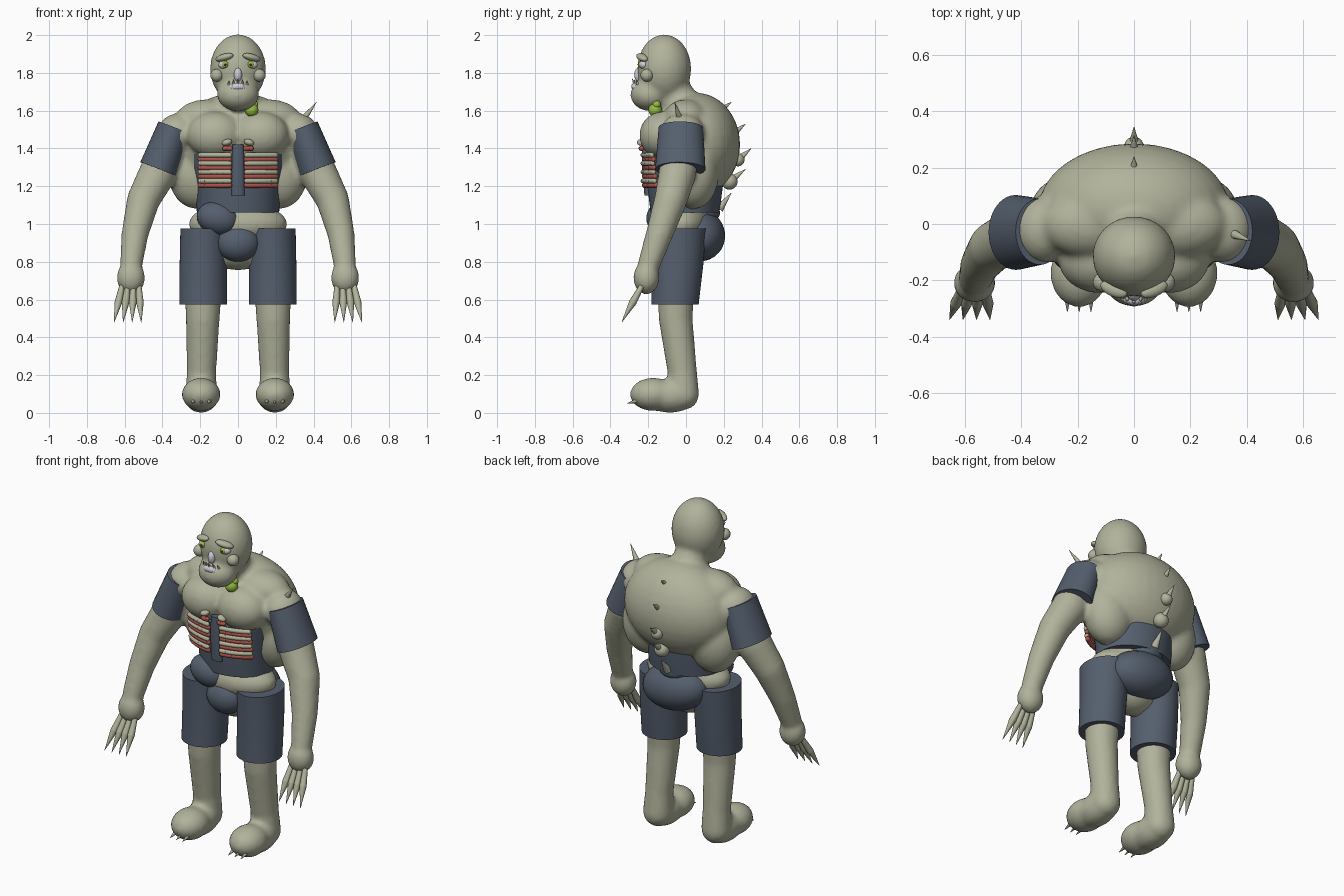
import bpy, bmesh, math
from mathutils import Vector, Matrix, Euler

if "Cube" in bpy.data.objects:
    bpy.data.objects.remove(bpy.data.objects["Cube"])


def material(name, rgb):
    m = bpy.data.materials.new(name)
    m.diffuse_color = (*rgb, 1)
    m.use_nodes = True
    m.node_tree.nodes["Principled BSDF"].inputs["Base Color"].default_value = m.diffuse_color
    return m


SKIN = material("grey green skin", (0.44, 0.45, 0.33))
CLOTH = material("slate cloth", (0.09, 0.115, 0.155))
FLESH = material("red flesh", (0.42, 0.09, 0.07))
WHITE = material("pale white", (0.62, 0.62, 0.68))
GREEN = material("bright green", (0.30, 0.50, 0.05))
PUPIL = material("dark pupil", (0.02, 0.03, 0.02))
SIDES = (-1, 1)


def ball(bm, c, r, rot=(0, 0, 0), seg=32):
    r = (r, r, r) if isinstance(r, (int, float)) else r
    m = Matrix.LocRotScale(Vector(c), Euler(rot), Vector(r))
    bmesh.ops.create_uvsphere(bm, u_segments=seg, v_segments=seg // 2, radius=1, matrix=m)


def cone(bm, a, b, r1, r2, flat=1.0, seg=24):
    """Tapered round bar from a to b; flat scales its depth along y."""
    a, b = Vector(a), Vector(b)
    z = (b - a).normalized()
    x = Vector((0, 1, 0)).cross(z)
    x = x.normalized() if x.length > 1e-4 else Vector((1, 0, 0))
    y = z.cross(x)
    rot = Matrix((x, y, z)).transposed().to_4x4()
    m = Matrix.Translation((a + b) / 2) @ rot @ Matrix.Diagonal((1, flat, 1, 1))
    bmesh.ops.create_cone(bm, cap_ends=True, segments=seg, radius1=r1, radius2=r2,
                          depth=(b - a).length, matrix=m)


def limb(bm, pts):
    """Chain of (point, radius) with round joints."""
    for (a, ra), (b, rb) in zip(pts, pts[1:]):
        cone(bm, a, b, ra, rb)
    for p, r in pts:
        ball(bm, p, r, seg=24)


def loft(bm, rings, seg=48):
    """Closed sleeve through elliptical rings (x, y, z, rx, ry)."""
    loops = []
    for x, y, z, rx, ry in rings:
        loops.append([bm.verts.new((x + rx * math.cos(t), y + ry * math.sin(t), z))
                      for t in (2 * math.pi * i / seg for i in range(seg))])
    for a, b in zip(loops, loops[1:]):
        for i in range(seg):
            j = (i + 1) % seg
            bm.faces.new((a[i], a[j], b[j], b[i]))
    bm.faces.new(loops[0][::-1])
    bm.faces.new(loops[-1])


def finish(bm, name, mat, angle=50):
    bmesh.ops.recalc_face_normals(bm, faces=bm.faces)
    me = bpy.data.meshes.new(name)
    bm.to_mesh(me)
    bm.free()
    me.materials.append(mat)
    ob = bpy.data.objects.new(name, me)
    bpy.context.collection.objects.link(ob)
    bpy.ops.object.select_all(action='DESELECT')
    ob.select_set(True)
    bpy.context.view_layer.objects.active = ob
    bpy.ops.object.shade_smooth_by_angle(angle=math.radians(angle))
    return ob


# Skin body: overlapping muscles fused into one smooth surface
bm = bmesh.new()
ball(bm, (0, -0.115, 1.822), (0.148, 0.143, 0.182))             # skull
ball(bm, (0, -0.19, 1.685), (0.112, 0.105, 0.088))              # muzzle
limb(bm, [((0, -0.07, 1.72), 0.09), ((0, 0, 1.56), 0.125)])     # neck
ball(bm, (0, 0.055, 1.42), (0.34, 0.232, 0.275))                # hunched back
ball(bm, (0, -0.01, 1.46), (0.27, 0.18, 0.18))                  # chest
ball(bm, (0, -0.01, 1.17), (0.205, 0.165, 0.24))                # belly
ball(bm, (0, -0.03, 1.0), (0.262, 0.15, 0.115))                 # hips
ball(bm, (0, -0.03, 0.87), (0.15, 0.12, 0.115))                 # crotch
for s in SIDES:
    ball(bm, (s * 0.12, -0.125, 1.47), (0.15, 0.122, 0.125))    # pectoral
    ball(bm, (s * 0.16, 0.0, 1.56), (0.17, 0.12, 0.1))          # trapezius
    ball(bm, (s * 0.22, 0.045, 1.27), (0.15, 0.13, 0.19))       # side muscle
    ball(bm, (s * 0.32, -0.02, 1.48), (0.105, 0.12, 0.105))     # shoulder
    limb(bm, [((s * 0.34, -0.025, 1.47), 0.095), ((s * 0.425, -0.045, 1.27), 0.1),
              ((s * 0.5, -0.08, 1.13), 0.088), ((s * 0.545, -0.14, 0.95), 0.072),
              ((s * 0.565, -0.195, 0.79), 0.06)])               # arm
    ball(bm, (s * 0.567, -0.21, 0.715), (0.076, 0.07, 0.088))   # palm
    limb(bm, [((s * 0.18, -0.05, 0.85), 0.11), ((s * 0.187, -0.055, 0.5), 0.09),
              ((s * 0.193, -0.02, 0.22), 0.078), ((s * 0.195, -0.015, 0.1), 0.085)])
    ball(bm, (s * 0.195, -0.175, 0.098), (0.103, 0.122, 0.088))  # foot front
    ball(bm, (s * 0.195, -0.085, 0.09), (0.092, 0.14, 0.09))     # foot arch
body = finish(bm, "body", SKIN)
remesh = body.modifiers.new("fuse", 'REMESH')
remesh.mode = 'VOXEL'
remesh.voxel_size = 0.014
remesh.use_smooth_shade = True
smooth = body.modifiers.new("soften", 'SMOOTH')
smooth.factor = 0.5
smooth.iterations = 8

# Fingers and toe claws
bm = bmesh.new()
for s in SIDES:
    for i in range(4):
        a = Vector((s * (0.525 + 0.03 * i), -0.235, 0.67))
        b = Vector((s * (0.512 + 0.048 * i), -0.34, 0.48))
        m = a.lerp(b, 0.45)
        cone(bm, a, m, 0.014, 0.02, seg=12)
        cone(bm, m, b, 0.02, 0.001, seg=12)
    for dx in (-0.042, 0, 0.042):
        cone(bm, (s * 0.195 + dx, -0.25, 0.066), (s * 0.195 + dx, -0.312, 0.05), 0.014, 0.001, seg=12)
finish(bm, "claws", SKIN)

# Spikes: (base, tip, radius, bump radius)
bm = bmesh.new()
for a, b, r, bump in (((0, 0.2, 1.615), (0, 0.24, 1.645), 0.014, 0),
                      ((0, 0.265, 1.49), (0, 0.315, 1.53), 0.016, 0),
                      ((0, 0.275, 1.34), (0, 0.345, 1.4), 0.022, 0.035),
                      ((0, 0.23, 1.225), (0, 0.315, 1.29), 0.024, 0.043),
                      ((0, 0.175, 1.08), (0, 0.24, 1.165), 0.024, 0),
                      ((0.335, -0.028, 1.54), (0.415, -0.06, 1.645), 0.022, 0)):
    cone(bm, a, b, r, 0.001, seg=14)
    if bump:
        ball(bm, a, bump, seg=20)
finish(bm, "back_spikes", SKIN)

# Shirt: torso wrap, breastbone strip and sleeves
bm = bmesh.new()
loft(bm, [(0, -0.005, 1.06, 0.218, 0.182), (0, -0.005, 1.2, 0.225, 0.2),
          (0, -0.01, 1.37, 0.268, 0.2)])
loft(bm, [(0, -0.2, 1.15, 0.035, 0.02), (0, -0.212, 1.3, 0.033, 0.022),
          (0, -0.212, 1.42, 0.03, 0.02)])
finish(bm, "shirt", CLOTH)
bm = bmesh.new()
for s in SIDES:
    cone(bm, (s * 0.335, -0.027, 1.51), (s * 0.42, -0.03, 1.29), 0.092, 0.104, flat=1.28, seg=40)
finish(bm, "sleeves", CLOTH)

# Shorts: two legs plus bulging cloth at the front and seat
bm = bmesh.new()
for s in SIDES:
    loft(bm, [(s * 0.184, -0.058, 0.575, 0.127, 0.125), (s * 0.183, -0.045, 0.78, 0.126, 0.136),
              (s * 0.182, -0.042, 0.975, 0.123, 0.148)])
finish(bm, "shorts_legs", CLOTH)
bm = bmesh.new()
ball(bm, (0, -0.115, 0.9), (0.115, 0.088, 0.1))
ball(bm, (-0.105, -0.125, 1.03), (0.115, 0.085, 0.088), (0, 0.25, 0))
ball(bm, (0.015, 0.075, 0.94), (0.205, 0.132, 0.135), (0.3, 0.15, 0))
ball(bm, (0, 0.09, 1.06), (0.1, 0.09, 0.06))
finish(bm, "shorts_seat_and_front", CLOTH)


# Exposed ribs curving round the chest wrap
def rib(bm, s, z, r, x0=0.045, x1=0.2, off=0.012):
    k = (z - 1.2) / 0.17
    rx = 0.225 + 0.043 * k
    pts = []
    for i in range(6):
        x = x0 + (x1 - x0) * i / 5
        pts.append(((s * x, -0.01 - (0.2 + off) * math.sqrt(1 - (x / (rx + 0.05)) ** 2), z), r))
    for (a, ra), (b, rb) in zip(pts, pts[1:]):
        cone(bm, a, b, ra, rb, seg=12)
    for p, q in pts:
        ball(bm, p, q, seg=12)


red, bone = bmesh.new(), bmesh.new()
for s in SIDES:
    for z in (1.205, 1.252, 1.298, 1.342):
        rib(red, s, z, 0.014)
        rib(bone, s, z + 0.023, 0.013, off=0.02)
    rib(red, s, 1.4, 0.013, 0.04, 0.07, 0.03)
    ball(bone, (s * 0.058, -0.235, 1.432), (0.028, 0.025, 0.017), (0, s * 0.3, 0), 16)
finish(red, "rib_flesh", FLESH)
finish(bone, "ribs", SKIN)

# Face: brows, cheeks, eyes, nose, mouth
lumps, eyes, irises, pupils = (bmesh.new() for _ in range(4))
for s in SIDES:
    ball(lumps, (s * 0.072, -0.232, 1.882), (0.052, 0.026, 0.019), (0, s * 0.25, s * 0.4), 24)
    ball(lumps, (s * 0.112, -0.207, 1.787), 0.034, seg=24)
    ball(eyes, (s * 0.068, -0.222, 1.843), (0.036, 0.026, 0.024), seg=24)
    ball(irises, (s * 0.068, -0.236, 1.844), (0.019, 0.017, 0.019), seg=20)
    ball(pupils, (s * 0.068, -0.25, 1.844), (0.007, 0.006, 0.007), seg=12)
for i in range(-2, 3):
    x = i * 0.024
    cone(lumps, (x, -0.27 + abs(x) * 0.4, 1.735), (x, -0.285 + abs(x) * 0.4, 1.77 - abs(x) * 0.2), 0.009, 0.001, seg=10)
finish(lumps, "brows_cheeks_and_fangs", SKIN)
finish(eyes, "eyes", WHITE)
finish(irises, "irises", GREEN)
finish(pupils, "pupils", PUPIL)
bm = bmesh.new()
ball(bm, (0, -0.248, 1.79), (0.022, 0.026, 0.038), seg=24)
finish(bm, "nose", WHITE)
bm = bmesh.new()
for i in range(-6, 7):
    t = i / 6
    ball(bm, (0.05 * t, -0.272 + 0.03 * t * t, 1.728 - 0.024 * t * t), (0.016, 0.018, 0.02), seg=16)
finish(bm, "mouth", WHITE)

# Green drip hanging beneath the jaw
bm = bmesh.new()
ball(bm, (0.072, -0.163, 1.604), 0.036, seg=24)
ball(bm, (0.085, -0.155, 1.632), 0.022, seg=16)
finish(bm, "drip", GREEN)
